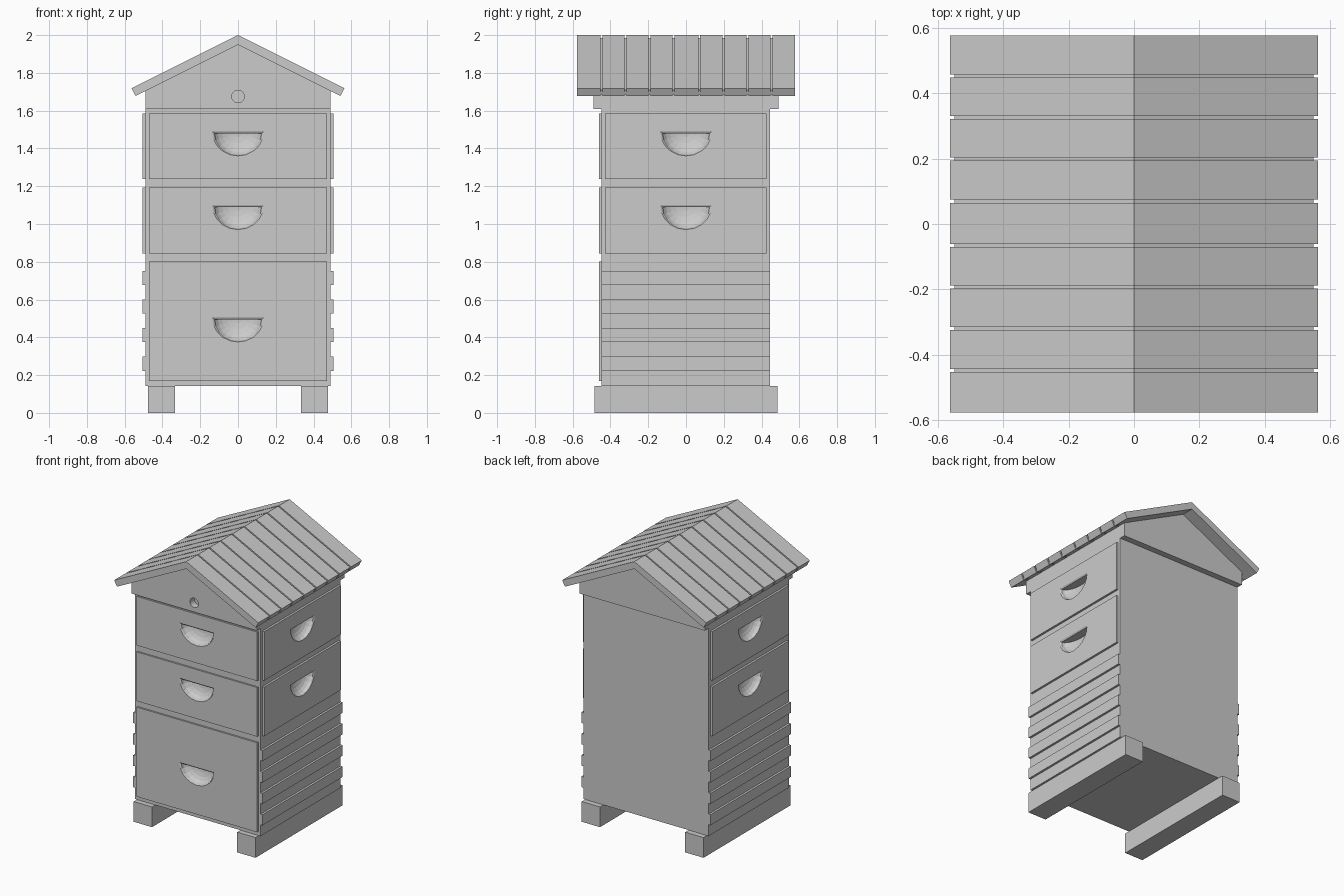
import bpy, bmesh
from math import sin, cos, pi, radians
from mathutils import Matrix, Vector

if "Cube" in bpy.data.objects:
    bpy.data.objects.remove(bpy.data.objects["Cube"])


def finish(name, bm):
    bmesh.ops.recalc_face_normals(bm, faces=bm.faces)
    me = bpy.data.meshes.new(name)
    bm.to_mesh(me)
    bm.free()
    ob = bpy.data.objects.new(name, me)
    bpy.context.collection.objects.link(ob)
    return ob


def box(name, x0, x1, y0, y1, z0, z1):
    bm = bmesh.new()
    bmesh.ops.create_cube(bm, size=1)
    for v in bm.verts:
        v.co = Vector((x1 if v.co.x > 0 else x0,
                       y1 if v.co.y > 0 else y0,
                       z1 if v.co.z > 0 else z0))
    return finish(name, bm)


def loft(name, rings, matrix=Matrix()):
    """Closed solid through a list of equally long point rings."""
    bm = bmesh.new()
    rows = [[bm.verts.new(matrix @ Vector(p)) for p in ring] for ring in rings]
    for a, b in zip(rows, rows[1:]):
        for i in range(len(a)):
            j = (i + 1) % len(a)
            bm.faces.new((a[i], a[j], b[j], b[i]))
    bm.faces.new(rows[0])
    bm.faces.new(rows[-1])
    return finish(name, bm)


def prism(name, profile, y0, y1):
    return loft(name, [[(x, y, z) for x, z in profile] for y in (y0, y1)])


def cut(target, cutter):
    m = target.modifiers.new("cut", 'BOOLEAN')
    m.operation, m.solver, m.object = 'DIFFERENCE', 'EXACT', cutter
    bpy.context.view_layer.objects.active = target
    bpy.ops.object.modifier_apply(modifier=m.name)


def scoop(matrix):
    """Half-round hand hold: flared rim, flat ceiling, rounded bowl."""
    def ring(s, y, lift=0.0):
        return [(0.125 * s * cos(pi + pi * i / 10), y,
                 0.118 * s * sin(pi + pi * i / 10) + lift) for i in range(11)]
    rings = [ring(1.1, -0.02, 0.01), ring(1.1, -0.0005, 0.01), ring(1.0, 0.006)]
    for k in range(1, 6):
        t = radians(16 * k)
        rings.append(ring(cos(t), 0.006 + 0.06 * sin(t)))
    return loft("handle_cutter", rings, matrix)


HX, Y0, Y1 = 0.49, -0.448, 0.446
SIDE, FRONT = 0.505, -0.46

# Two feet running front to back
for s, n in ((-1, "left"), (1, "right")):
    x = sorted((s * 0.333, s * 0.476))
    box(f"{n}_foot", *x, -0.484, 0.484, 0, 0.143)

# Stacked boxes
lower = box("lower_box", -HX, HX, Y0, Y1, 0.143, 0.823)
upper = box("upper_box", -HX, HX, Y0, Y1, 0.823, 1.61)

# Raised panels with scooped handles
rows = [("bottom", lower, 0.17, 0.802, 0.495),
        ("middle", upper, 0.845, 1.192, 1.09),
        ("top", upper, 1.238, 1.584, 1.48)]
for n, body, z0, z1, hz in rows:
    jobs = [(box(f"{n}_front_panel", -0.472, 0.472, FRONT, Y0, z0, z1),
             Matrix.Translation((0, FRONT, hz)))]
    if body is upper:
        for s, side in ((-1, "left"), (1, "right")):
            x = sorted((s * HX, s * SIDE))
            jobs.append((box(f"{n}_{side}_panel", *x, -0.428, 0.426, z0, z1),
                         Matrix.Translation((s * SIDE, 0, hz)) @ Matrix.Rotation(s * pi / 2, 4, 'Z')))
    for panel, matrix in jobs:
        c = scoop(matrix)
        cut(panel, c)
        cut(body, c)
        bpy.data.objects.remove(c)

# Horizontal slats on the lower box sides
for k in range(4):
    z = 0.223 + 0.151 * k
    for s, side in ((-1, "left"), (1, "right")):
        x = sorted((s * HX, s * SIDE))
        box(f"{side}_slat_{k + 1}", *x, Y0, Y1, z, z + 0.075)

# Gable block under the roof with a round vent hole
gable = prism("gable", [(-HX, 1.61), (HX, 1.61), (HX, 1.706), (0, 1.951), (-HX, 1.706)], -0.489, 0.489)
vent = loft("vent_cutter", [[(0.033 * cos(a), y, 1.675 + 0.033 * sin(a))
                             for a in [2 * pi * i / 24 for i in range(24)]] for y in (-0.52, -0.44)])
cut(gable, vent)
bpy.data.objects.remove(vent)

# Roof: chevron planks over a slightly smaller backing layer
prism("roof_backing", [(-0.55, 1.71), (0, 1.985), (0.55, 1.71),
                       (0.538, 1.684), (0, 1.953), (-0.538, 1.684)], -0.57, 0.57)
plank = [(-0.563, 1.7185), (0, 2.0), (0.563, 1.7185), (0.542, 1.678), (0, 1.949), (-0.542, 1.678)]
edges = [-0.577, -0.448, -0.32, -0.193, -0.066, 0.07, 0.199, 0.326, 0.453, 0.577]
for i, (a, b) in enumerate(zip(edges, edges[1:])):
    prism(f"roof_plank_{i + 1}", plank, a + (0.005 if i else 0), b - (0.005 if i < 8 else 0))
